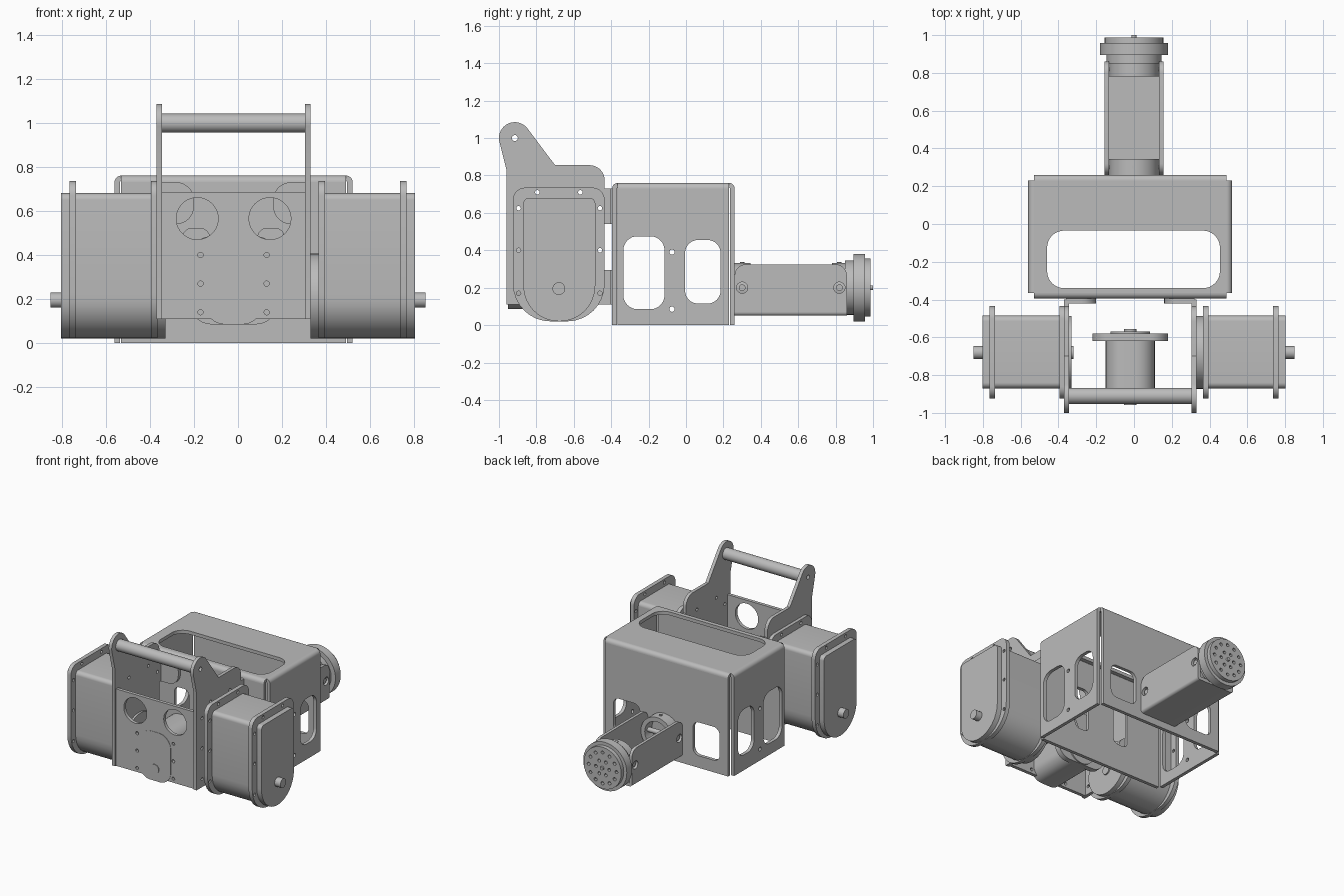
import bpy
import math
from mathutils import Matrix

cube = bpy.data.objects.get("Cube")
if cube:
    bpy.data.objects.remove(cube)

metal = bpy.data.materials.new("grey_metal")
metal.use_nodes = True
GREY = (0.5, 0.5, 0.5, 1)
metal.diffuse_color = GREY
metal.node_tree.nodes["Principled BSDF"].inputs["Base Color"].default_value = GREY

parts = []
# Plate planes: x plates are drawn in (y, z), y plates in (x, z), z plates in (x, y)
AXES = {
    "x": Matrix(((0, 0, 1), (1, 0, 0), (0, 1, 0))).to_4x4(),
    "y": Matrix(((1, 0, 0), (0, 0, -1), (0, 1, 0))).to_4x4(),
    "z": Matrix.Identity(4),
}


def arc(cu, cv, r, a0, a1, n=8):
    angles = [math.radians(a0 + (a1 - a0) * i / n) for i in range(n + 1)]
    return [(cu + r * math.cos(a), cv + r * math.sin(a)) for a in angles]


def circle(cu, cv, r, n=32):
    return arc(cu, cv, r, 0, 360, n)[:-1]


def rect(u0, u1, v0, v1, low=0.0, high=None):
    """Rectangle with separate corner radii for its lower and upper corners."""
    high = low if high is None else high
    pts = []
    for u, v, r, a in ((u1, v1, high, 0), (u0, v1, high, 90),
                       (u0, v0, low, 180), (u1, v0, low, 270)):
        if r == 0:
            pts.append((u, v))
        else:
            cu = u - r if u == u1 else u + r
            cv = v - r if v == v1 else v + r
            pts += arc(cu, cv, r, a, a + 90)
    return pts


def plate(name, axis, lo, hi, outline, holes=()):
    """Extrude an outline with holes between two positions along an axis."""
    curve = bpy.data.curves.new(name, "CURVE")
    curve.dimensions = "2D"
    curve.fill_mode = "BOTH"
    curve.extrude = abs(hi - lo) / 2
    for loop in (outline, *holes):
        spline = curve.splines.new("POLY")
        spline.points.add(len(loop) - 1)
        for p, (u, v) in zip(spline.points, loop):
            p.co = (u, v, 0, 1)
        spline.use_cyclic_u = True
    temp = bpy.data.objects.new(name + "_curve", curve)
    bpy.context.collection.objects.link(temp)
    graph = bpy.context.evaluated_depsgraph_get()
    mesh = bpy.data.meshes.new_from_object(temp.evaluated_get(graph))
    bpy.data.objects.remove(temp)
    mid = (lo + hi) / 2
    shift = {"x": (mid, 0, 0), "y": (0, mid, 0), "z": (0, 0, mid)}[axis]
    mesh.transform(Matrix.Translation(shift) @ AXES[axis])
    mesh.materials.clear()
    mesh.materials.append(metal)
    obj = bpy.data.objects.new(name, mesh)
    bpy.context.collection.objects.link(obj)
    parts.append(obj)
    return obj


MID = -0.02  # centre line of the housing and front frame


def both(u0, u1):
    """A span and its mirror about the housing centre line."""
    return ((u0, u1), (2 * MID - u1, 2 * MID - u0))


# Folded sheet housing, open at the bottom
X0, X1, Y0, Y1, TOP, T, R = -0.56, 0.52, -0.395, 0.26, 0.76, 0.025, 0.03
plate("housing_top", "z", TOP - T, TOP, rect(X0 + R, X1 - R, Y0 + R, Y1 - R),
      [rect(-0.46, 0.455, -0.34, -0.035, 0.09)])
back_holes = [rect(a, b, 0.09, 0.34, 0.05) for a, b in both(-0.46, -0.24)]
front_holes = [rect(a, b, 0.2, 0.52, 0.04) for a, b in both(-0.25, -0.13)]
plate("housing_back", "y", Y1 - T, Y1, rect(X0 + R, X1 - R, 0, TOP - R), back_holes)
plate("housing_front", "y", Y0, Y0 + T, rect(X0 + R, X1 - R, 0, TOP - R), front_holes)
side_holes = [rect(-0.335, -0.115, 0.085, 0.475, 0.075),
              rect(-0.005, 0.185, 0.115, 0.455, 0.07),
              circle(-0.075, 0.39, 0.014), circle(-0.075, 0.085, 0.014)]
for name, x in (("right", X0), ("left", X1 - T)):
    plate("housing_side_" + name, "x", x, x + T,
          rect(Y0 + R, Y1 - R, 0, TOP - R), side_holes)


def bend(name, axis, lo, hi, c, a):
    v = TOP - R
    plate(name, axis, lo, hi, arc(c, v, R, a, a + 90) + arc(c, v, R - T, a + 90, a))


bend("bend_front", "x", X0 + R, X1 - R, Y0 + R, 90)
bend("bend_back", "x", X0 + R, X1 - R, Y1 - R, 0)
bend("bend_right", "y", Y0 + R, Y1 - R, X0 + R, 90)
bend("bend_left", "y", Y0 + R, Y1 - R, X1 - R, 0)

# Gearboxes, one on each side
bolts = [circle(u, v, 0.012, 12) for u, v in
         [(-0.795, 0.71), (-0.565, 0.71)] +
         [(y, z) for y in (-0.895, -0.46) for z in (0.625, 0.4, 0.17)]]
flange = rect(-0.925, -0.435, 0.02, 0.735, 0.2, 0.065)
case = rect(-0.87, -0.485, 0.02, 0.68, 0.19, 0.03)
for name, s in (("left", 1), ("right", -1)):
    plate("gearbox_case_" + name, "x", s * 0.37, s * 0.803, case)
    for where, a, b in (("inner", 0.365, 0.395), ("outer", 0.735, 0.765)):
        plate(f"gearbox_{where}_flange_{name}", "x", s * a, s * b, flange, bolts)
    plate("gearbox_drum_" + name, "x", s * 0.33, s * 0.37, circle(-0.68, 0.213, 0.193, 48))
    plate("axle_" + name, "x", s * 0.32, s * 0.85, circle(-0.68, 0.195, 0.034))

# Frame side plates with handle ears and mounting tabs
ear = (arc(-0.915, 1.0, 0.085, 40, 190, 20) + [(-0.96, 0.83), (-0.96, 0.11), (-0.435, 0.11)]
       + arc(-0.515, 0.775, 0.08, 0, 90) + [(-0.70, 0.855)])
for name, x in (("right", -0.37), ("left", 0.305)):
    plate("frame_side_" + name, "x", x, x + T, ear,
          [circle(-0.915, 1.0, 0.016, 16)] + bolts[:-1])
    for level, z0, z1 in (("upper", 0.54, 0.73), ("lower", 0.11, 0.295)):
        plate(f"tab_fold_{level}_{name}", "x", x, x + T, rect(-0.44, -0.40, z0, z1))
        rounded = arc(-0.28, z1 - 0.08, 0.08, 90, 0) + arc(-0.28, z0 + 0.08, 0.08, 0, -90)
        tab = [(-0.36, z1)] + rounded + [(-0.36, z0)]
        if name == "left":
            tab = [(2 * MID - u, v) for u, v in tab]
        plate(f"tab_{level}_{name}", "y", -0.42, -0.395, tab)
plate("handle_bar", "x", -0.345, 0.305, circle(-0.91, 0.998, 0.043),
      [circle(-0.915, 1.0, 0.016, 16)])

# Front panel with two round openings and bolt holes
panel_holes = [circle(MID + s * 0.165, 0.565, 0.095, 40) for s in (-1, 1)]
panel_holes += [circle(MID + s * 0.15, z, 0.012, 12) for s in (-1, 1) for z in (0.4, 0.27, 0.14)]
plate("front_panel", "y", -0.95, -0.925, rect(-0.345, 0.305, 0.11, 0.685), panel_holes)

# Centre motor behind the panel
plate("motor_case", "y", -0.953, -0.62, rect(-0.15, 0.11, 0.085, 0.45, 0.09, 0.1))
plate("motor_flange", "y", -0.62, -0.58, rect(-0.22, 0.18, 0.085, 0.485, 0.1))
plate("motor_boss", "y", -0.58, -0.57, circle(MID, 0.19, 0.105))
plate("motor_shaft", "y", -0.958, -0.555, circle(MID, 0.175, 0.034))

# Rear arm: open channel with a collar at each end
ARM_Z = 0.2
arm_holes = [circle(y, ARM_Z, 0.03, 24) for y in (0.3, 0.82)]
for name, x in (("right", -0.155), ("left", 0.133)):
    plate("arm_wall_" + name, "x", x, x + 0.022,
          rect(0.26, 0.86, 0.07, 0.325, 0, 0.06), arm_holes)
plate("arm_floor", "y", 0.26, 0.86, rect(-0.155, 0.155, 0.05, 0.075, 0.02, 0))
for name, a, b in (("inner", 0.26, 0.345), ("outer", 0.78, 0.87)):
    plate(f"arm_collar_{name}", "y", a, b, circle(0, ARM_Z, 0.132, 48),
          [circle(0, ARM_Z, 0.1, 48)])
    y = 0.3 if name == "inner" else 0.82
    plate(f"arm_cross_screw_{name}", "x", -0.145, 0.145, circle(y, ARM_Z, 0.018, 16))
    plate(f"arm_top_screw_{name}", "z", 0.3, 0.337, circle(0, y, 0.012, 12))

# Tool coupling at the end of the arm
plate("coupling_neck", "y", 0.85, 0.9, circle(0, ARM_Z, 0.145, 48))
plate("coupling_ring", "y", 0.895, 0.957, circle(0, ARM_Z, 0.18, 64))
face_holes = [circle(u, v, 0.012, 12)
              for n, r in ((12, 0.115), (6, 0.055)) for u, v in circle(0, ARM_Z, r, n)]
plate("coupling_face", "y", 0.957, 0.987, circle(0, ARM_Z, 0.155, 64), face_holes)
plate("coupling_pin", "y", 0.98, 1.0, circle(0, ARM_Z, 0.013, 16))

# Smooth round walls, keep folds sharp
bpy.ops.object.select_all(action="DESELECT")
for obj in parts:
    obj.select_set(True)
bpy.context.view_layer.objects.active = parts[0]
bpy.ops.object.shade_smooth_by_angle(angle=math.radians(30))
